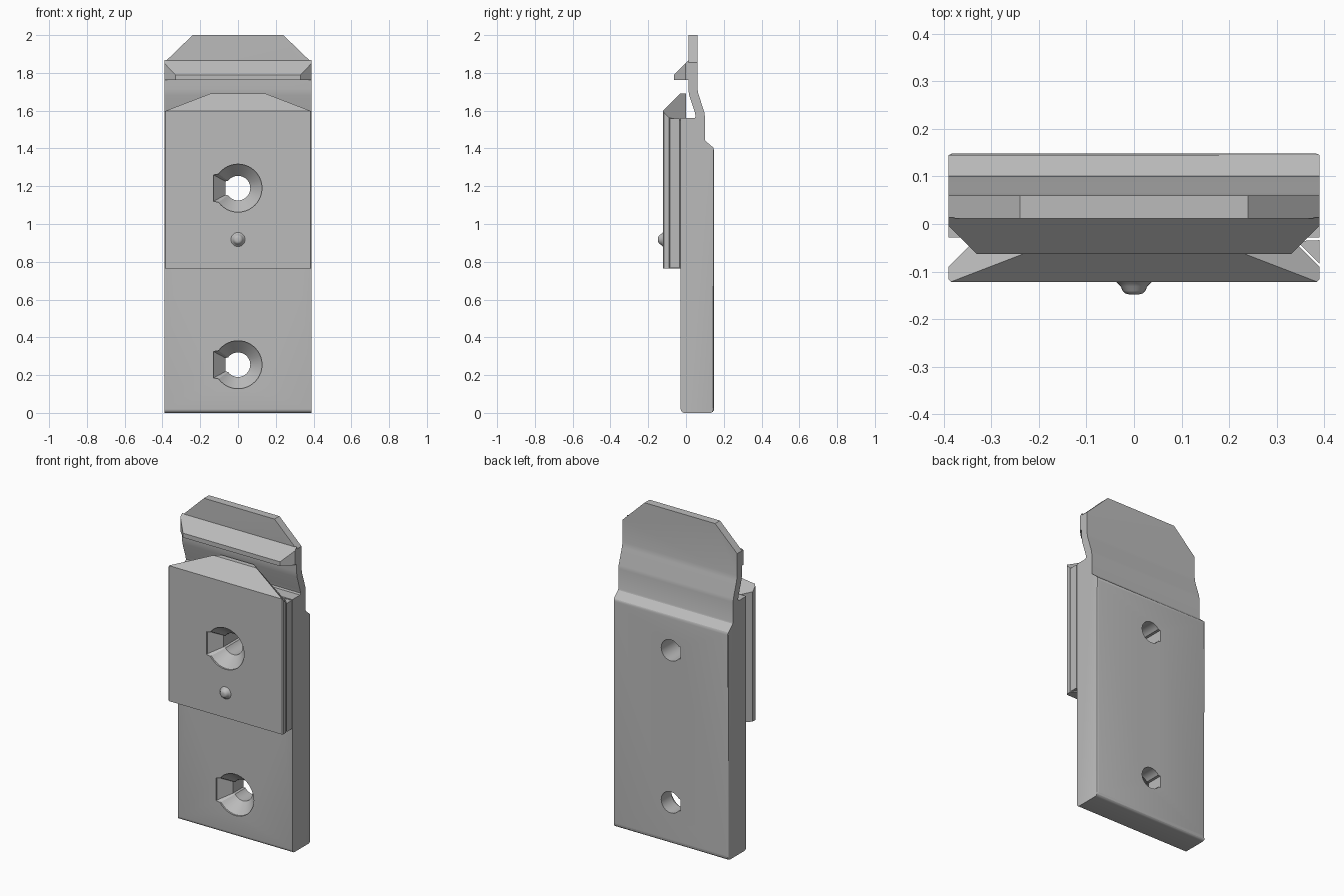
import bpy, bmesh, math
from mathutils import Vector

cube = bpy.data.objects.get("Cube")
if cube:
    bpy.data.objects.remove(cube)

grey = bpy.data.materials.new("plain grey")
grey.use_nodes = True
grey.diffuse_color = (0.5, 0.5, 0.5, 1)
grey.node_tree.nodes["Principled BSDF"].inputs["Base Color"].default_value = (0.5, 0.5, 0.5, 1)

HALF = 0.39      # half width of the plate
FRONT = -0.122   # front of the raised block
STEP = -0.028    # front of the lower plate


def make_object(name, bm):
    bmesh.ops.recalc_face_normals(bm, faces=bm.faces)
    mesh = bpy.data.meshes.new(name)
    bm.to_mesh(mesh)
    bm.free()
    obj = bpy.data.objects.new(name, mesh)
    bpy.context.collection.objects.link(obj)
    mesh.materials.append(grey)
    return obj


def loft(rings):
    """Closed solid through a list of rings with equal point counts."""
    bm = bmesh.new()
    loops = [[bm.verts.new(p) for p in ring] for ring in rings]
    for a, b in zip(loops, loops[1:]):
        for i in range(len(a)):
            j = (i + 1) % len(a)
            bm.faces.new((a[i], a[j], b[j], b[i]))
    bm.faces.new(loops[0])
    bm.faces.new(loops[-1])
    bmesh.ops.recalc_face_normals(bm, faces=bm.faces)
    return bm


def slice_off(bm, point, normal):
    """Remove everything on the normal side of a plane and cap the cut."""
    geom = bm.verts[:] + bm.edges[:] + bm.faces[:]
    cut = bmesh.ops.bisect_plane(bm, geom=geom, plane_co=point, plane_no=Vector(normal).normalized(),
                                 clear_outer=True)
    edges = [e for e in cut["geom_cut"] if isinstance(e, bmesh.types.BMEdge)]
    bmesh.ops.holes_fill(bm, edges=edges)


def extrude_x(profile, half):
    return loft([[(x, y, z) for y, z in profile] for x in (-half, half)])


def extrude_z(section, low, high):
    return loft([[(x, y, z) for x, y in section] for z in (low, high)])


def boolean(target, tool, operation):
    mod = target.modifiers.new(operation, 'BOOLEAN')
    mod.operation = operation
    mod.solver = 'EXACT'
    mod.object = tool
    bpy.context.view_layer.objects.active = target
    bpy.ops.object.modifier_apply(modifier=mod.name)
    bpy.data.objects.remove(tool)


def corner(cy, cz, start, r=0.02):
    """Quarter-round of profile points."""
    return [(cy + r * math.cos(math.radians(start + a)), cz + r * math.sin(math.radians(start + a)))
            for a in range(0, 91, 18)]


# Plate and spring tongue, one side profile
back = 0.148
profile = corner(STEP + 0.02, 0.02, 180) + corner(back - 0.02, 0.02, 270)
profile += [(back, 1.395), (0.145, 1.402), (0.103, 1.44), (0.1, 1.448), (0.1, 1.57), (0.097, 1.592),
            (0.065, 1.69), (0.06, 1.72), (0.06, 2), (0.012, 2),
            (0.012, 1.715), (0.017, 1.68), (0.047, 1.59), (0.051, 1.57), (0.046, 1.56), (STEP, 1.56)]
bm = extrude_x(profile, HALF)
for side in (-1, 1):
    slice_off(bm, (side * HALF, 0, 1.855), (side * 0.145, 0, 0.15))
# soften the long rear edges
rear = [e for e in bm.edges if all(abs(v.co.y - back) < 0.001 and abs(v.co.x) > HALF - 0.001 for v in e.verts)]
bmesh.ops.bevel(bm, geom=rear, offset=0.01, segments=3, affect='EDGES', profile=0.5)
body = make_object("mounting_plate", bm)

# Raised block with undercut sides and a three-way bevelled top
right_half = [(HALF - 0.006, FRONT), (HALF, FRONT + 0.006), (HALF, -0.09), (0.33, -0.03), (0.33, 0)]
section = right_half + [(-x, y) for x, y in reversed(right_half)]
bm = extrude_z(section, 0.765, 1.69)
slice_off(bm, (0, FRONT, 1.598), (0, -1, 1))
for side in (-1, 1):
    slice_off(bm, (side * HALF, FRONT, 1.595), (side * 0.77, 1, 1))
block = make_object("raised_block", bm)
boolean(body, block, 'UNION')


# Countersunk screw holes, each with a flat on one side
def hole_ring(radius, y, height):
    points = []
    for angle in range(-144, 145, 9):
        a = math.radians(angle)
        points.append((radius * math.cos(a), y, height + radius * math.sin(a)))
    for sign in (1, -1):
        points.append((-1.02 * radius, y, height + sign * 0.55 * radius))
    return points


for height, face in ((1.19, FRONT), (0.255, STEP)):
    rings = [hole_ring(r, y, height) for r, y in
             ((0.127, face - 0.05), (0.127, face + 0.01), (0.065, face + 0.075), (0.065, 0.3))]
    boolean(body, make_object("hole_cutter", loft(rings)), 'DIFFERENCE')

# Wedge filling the undercut on one side
wedge = make_object("side_wedge", extrude_z([(HALF, -0.084), (HALF, -0.034), (0.342, -0.036)], 0.768, 1.558))

# Latch hook across the tongue, with mitred ends
bm = extrude_x([(0.014, 1.868), (-0.063, 1.79), (-0.063, 1.763), (0.014, 1.763)], HALF)
for side in (-1, 1):
    slice_off(bm, (side * 0.33, -0.063, 1.8), (side, -1, 0))
hook = make_object("latch_hook", bm)

# Small detent bump
bump_profile = [(0.04, FRONT + 0.002), (0.034, -0.125), (0.028, -0.131), (0.024, -0.14), (0.018, -0.146), (0.01, -0.148)]
rings = [[(r * math.cos(math.tau * i / 24), y, 0.918 + r * math.sin(math.tau * i / 24)) for i in range(24)]
         for r, y in bump_profile]
bump = make_object("detent_bump", loft(rings))

# Smooth shading on curved areas only
for obj, limit in ((body, 25), (bump, 50)):
    bpy.ops.object.select_all(action='DESELECT')
    obj.select_set(True)
    bpy.context.view_layer.objects.active = obj
    bpy.ops.object.shade_smooth_by_angle(angle=math.radians(limit))
